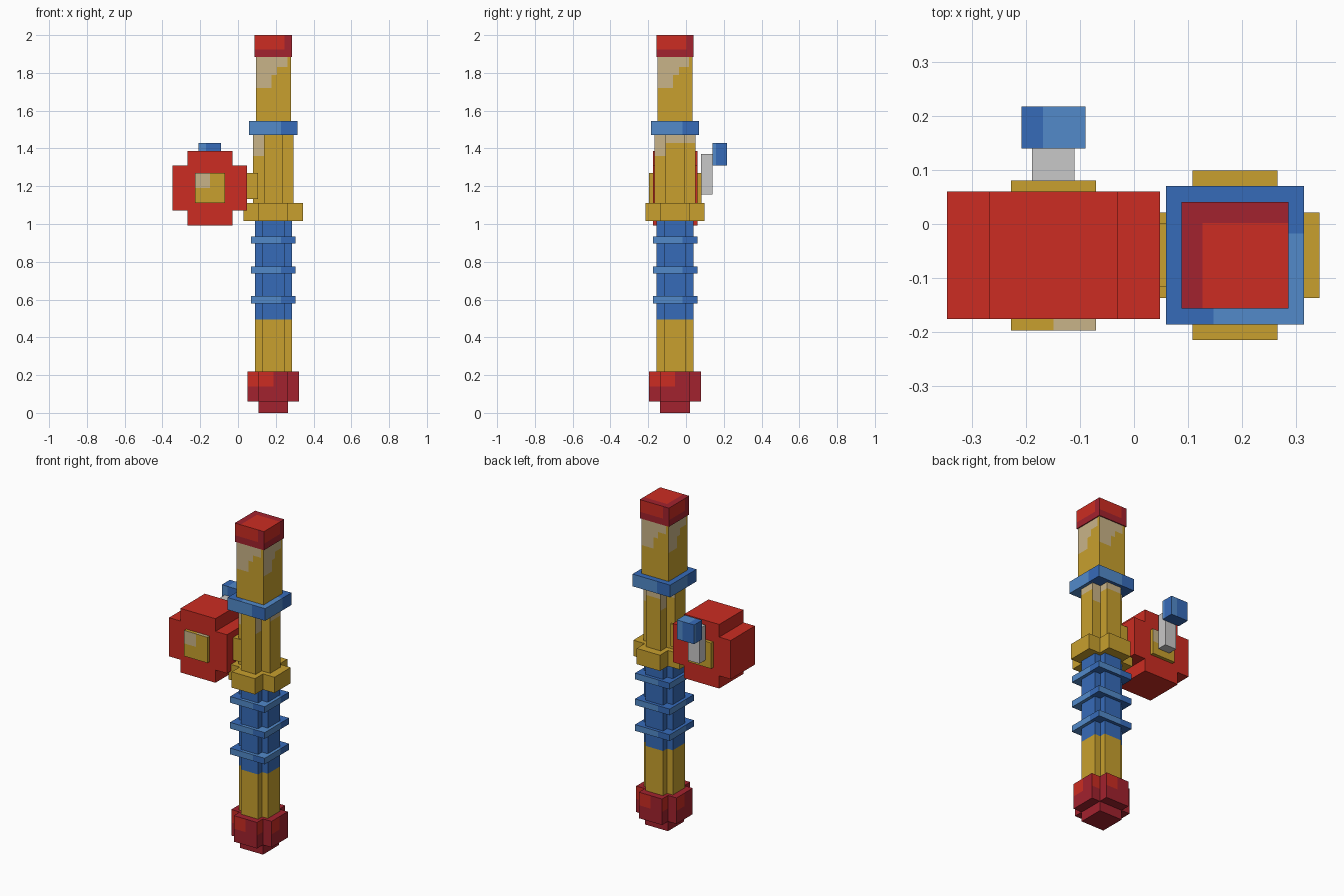
import bpy, bmesh
from mathutils import Vector

if "Cube" in bpy.data.objects:
    bpy.data.objects.remove(bpy.data.objects["Cube"])


def material(name, rgb):
    m = bpy.data.materials.new(name)
    lin = [((c / 255 + 0.055) / 1.055) ** 2.4 for c in rgb]
    m.diffuse_color = (*lin, 1)
    m.use_nodes = True
    m.node_tree.nodes["Principled BSDF"].inputs["Base Color"].default_value = m.diffuse_color
    return m


RED = material("red", (204, 44, 34))
DARK_RED = material("dark red", (162, 34, 46))
GOLD = material("gold", (200, 160, 46))
TAN = material("tan", (201, 180, 136))
BLUE = material("blue", (54, 107, 185))
LIGHT_BLUE = material("light blue", (82, 138, 202))
GREY = material("light grey", (201, 200, 200))

CX, CY = 0.187, -0.058   # rod axis


def square(h):
    return [(-h, -h), (h, -h), (h, h), (-h, h)]


def cross(e, w):
    return [(-w, -e), (w, -e), (w, -w), (e, -w), (e, w), (w, w),
            (w, e), (-w, e), (-w, w), (-e, w), (-e, -w), (-w, -w)]


def finish(name, bm, loc, mats, ucuts=(), zcuts=(), rule=None):
    """Split faces along the cuts and colour them with rule(u, z, normal, centre)."""
    planes = [(Vector((0, 0, z - loc[2])), Vector((0, 0, 1))) for z in zcuts]
    for u in ucuts:
        for s in (-u, u):
            planes += [(Vector((s, 0, 0)), Vector((1, 0, 0))),
                       (Vector((0, s, 0)), Vector((0, 1, 0)))]
    for co, no in planes:
        bmesh.ops.bisect_plane(bm, geom=bm.verts[:] + bm.edges[:] + bm.faces[:],
                               dist=1e-5, plane_co=co, plane_no=no)
    bmesh.ops.recalc_face_normals(bm, faces=bm.faces)
    if rule:
        for f in bm.faces:
            c, n = f.calc_center_median(), f.normal
            # horizontal position as seen from outside the face
            u = c.x if abs(n.z) > 0.5 else -c.x * n.y + c.y * n.x
            f.material_index = int(bool(rule(u, c.z + loc[2], n, c)))
    me = bpy.data.meshes.new(name)
    bm.to_mesh(me)
    bm.free()
    for m in mats:
        me.materials.append(m)
    ob = bpy.data.objects.new(name, me)
    ob.location = loc
    bpy.context.collection.objects.link(ob)


def extruded(profile, depth, axis="z"):
    bm = bmesh.new()
    lift = (lambda a, b: (a, b, 0)) if axis == "z" else (lambda a, b: (a, 0, b))
    f = bm.faces.new([bm.verts.new(lift(a, b)) for a, b in profile])
    r = bmesh.ops.extrude_face_region(bm, geom=[f])
    bmesh.ops.translate(bm, vec=lift(0, 0) if depth == 0 else
                        ((0, 0, depth) if axis == "z" else (0, depth, 0)),
                        verts=[v for v in r["geom"] if isinstance(v, bmesh.types.BMVert)])
    if not any(len(g.verts) == len(profile) and g.calc_center_median()[2 if axis == "z" else 1] == 0
               for g in bm.faces):
        bm.faces.new([v for v in f.verts])
    return bm


def rod(name, profile, z0, z1, mats, **kw):
    finish(name, extruded(profile, z1 - z0), (CX, CY, z0), mats, **kw)


def box(name, x0, x1, y0, y1, z0, z1, mats, **kw):
    bm = bmesh.new()
    bmesh.ops.create_cube(bm, size=1)
    bmesh.ops.scale(bm, vec=(x1 - x0, y1 - y0, z1 - z0), verts=bm.verts)
    finish(name, bm, ((x0 + x1) / 2, (y0 + y1) / 2, (z0 + z1) / 2), mats, **kw)


# Base
rod("base_foot", square(0.079), 0, 0.06, [DARK_RED])
rod("base_knob", cross(0.137, 0.079), 0.06, 0.22, [DARK_RED, RED],
    ucuts=[0.0], zcuts=[0.14],
    rule=lambda u, z, n, c: abs(n.z) < 0.5 and u < 0 and z > 0.14)

# Handle and grip
rod("lower_handle", cross(0.098, 0.059), 0.22, 0.495, [GOLD])
rod("grip", cross(0.098, 0.059), 0.495, 1.015, [BLUE])


def ring_rule(u, z, n, c):
    if abs(n.z) > 0.5:
        return c.x > -0.04 and c.y < 0.04
    return u < 0.04


for i, z in enumerate((0.58, 0.738, 0.897)):
    rod(f"grip_ring_{i + 1}", square(0.118), z, z + 0.038, [BLUE, LIGHT_BLUE],
        ucuts=[0.04], rule=ring_rule)

# Collar and middle section
rod("collar", cross(0.157, 0.079), 1.015, 1.112, [GOLD])
rod("middle_shaft", cross(0.108, 0.05), 1.112, 1.47, [GOLD, TAN],
    ucuts=[0.05], zcuts=[1.36, 1.43],
    rule=lambda u, z, n, c: abs(n.z) < 0.5 and (
        (u < -0.05 and z > 1.36) or (z > 1.43 and n.x + n.y > 0.5)))
rod("upper_ring", square(0.128), 1.47, 1.545, [BLUE, LIGHT_BLUE],
    ucuts=[0.04], rule=ring_rule)

# Upper shaft with pale stepped patch
rod("upper_shaft", square(0.093), 1.545, 1.885, [GOLD, TAN],
    ucuts=[0.075, 0.02, 0.01], zcuts=[1.83, 1.79, 1.72],
    rule=lambda u, z, n, c: abs(n.z) < 0.5 and (
        (z > 1.83 and u < 0.075) or (z > 1.79 and u < 0.02) or (z > 1.72 and u < -0.01)))

# Tip cap
rod("tip_cap", square(0.099), 1.885, 2.0, [DARK_RED, RED],
    ucuts=[0.06], zcuts=[1.925],
    rule=lambda u, z, n, c: (n.z > 0.5 and c.x > -0.06 and c.y < 0.06) or
                            (abs(n.z) < 0.5 and u < 0.06 and z > 1.925))

# Reel
finish("reel_drum", extruded(cross(0.197, 0.119), 0.236, "y"), (-0.149, -0.176, 1.19), [RED])


def plate_rule(u, z, n, c):
    if n.z > 0.5:
        return c.x > 0 and c.y < 0
    return abs(n.y) > 0.5 and u < 0 and z > 1.19


box("reel_hub", -0.228, -0.07, -0.197, 0.081, 1.112, 1.27, [GOLD, TAN],
    ucuts=[0.0], zcuts=[1.19], rule=plate_rule)
box("reel_mount", 0.04, 0.105, -0.117, 0.001, 1.132, 1.27, [GOLD])

# Crank
box("crank_arm", -0.189, -0.11, 0.08, 0.14, 1.155, 1.37, [GREY])
box("crank_knob", -0.208, -0.09, 0.14, 0.218, 1.31, 1.428, [BLUE, LIGHT_BLUE],
    ucuts=[0.02],
    rule=lambda u, z, n, c: (n.z > 0.5 and c.x > -0.02) or (abs(n.z) < 0.5 and u < -0.02))
